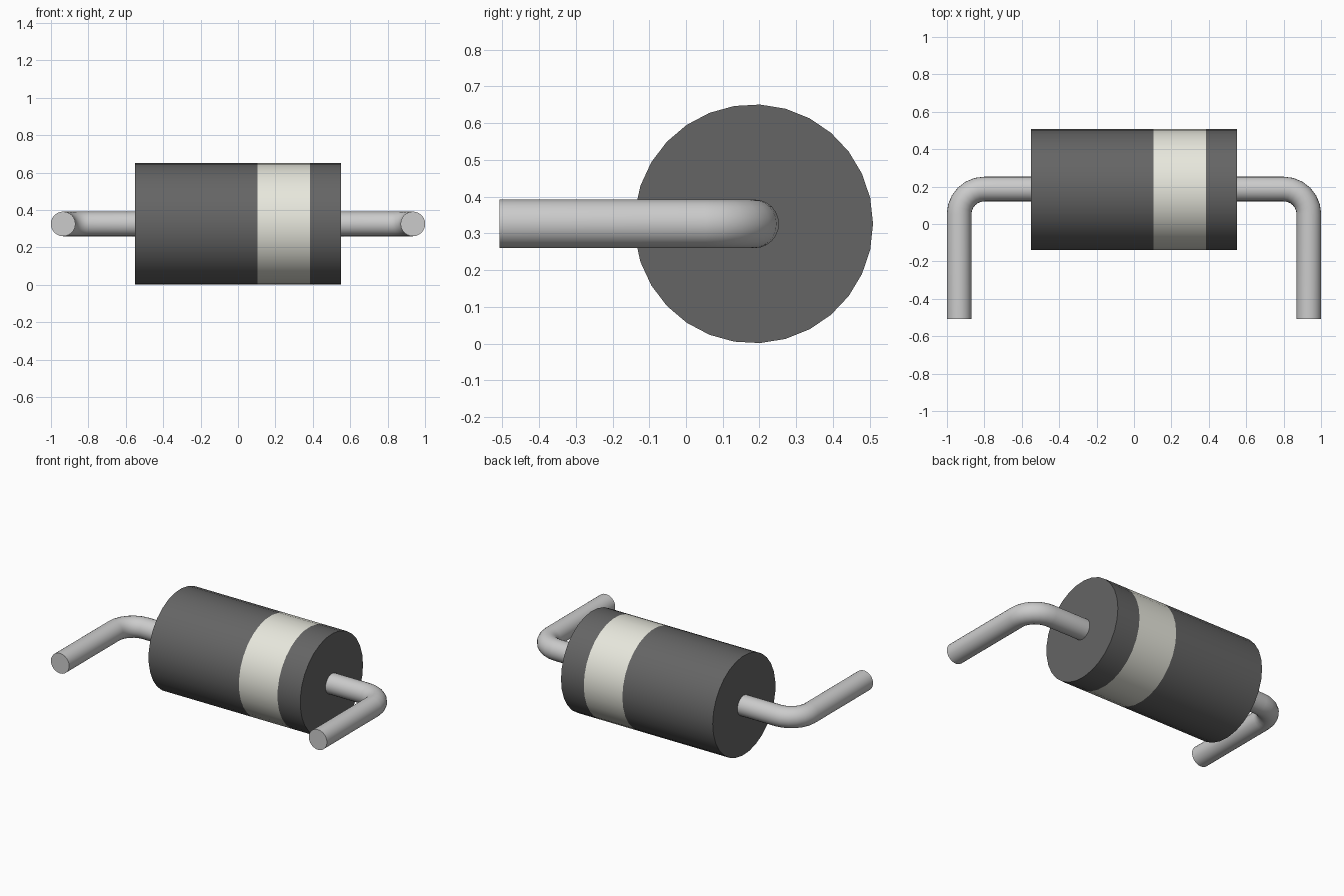
import bpy, bmesh
from math import sin, cos, pi, radians
from mathutils import Vector

if "Cube" in bpy.data.objects:
    bpy.data.objects.remove(bpy.data.objects["Cube"])

CY, CZ = 0.184, 0.326          # axis of the component
Z = Vector((0, 0, 1))


def material(name, rgb):
    m = bpy.data.materials.new(name)
    m.diffuse_color = (*rgb, 1)
    m.use_nodes = True
    m.node_tree.nodes["Principled BSDF"].inputs["Base Color"].default_value = m.diffuse_color
    return m


def sweep(name, path, radius, sides, mats, section_mats=None):
    """Capped tube through (centre, in-plane normal) stations lying flat in z."""
    bm = bmesh.new()
    rings = []
    for c, n in path:
        rings.append([bm.verts.new(c + radius * (n * cos(2 * pi * i / sides) + Z * sin(2 * pi * i / sides)))
                      for i in range(sides)])
    for k, (a, b) in enumerate(zip(rings, rings[1:])):
        for i in range(sides):
            j = (i + 1) % sides
            f = bm.faces.new((a[i], a[j], b[j], b[i]))
            f.material_index = section_mats[k] if section_mats else 0
    bm.faces.new(rings[0])
    bm.faces.new(rings[-1])
    bmesh.ops.recalc_face_normals(bm, faces=bm.faces)
    me = bpy.data.meshes.new(name)
    bm.to_mesh(me)
    bm.free()
    for m in mats:
        me.materials.append(m)
    ob = bpy.data.objects.new(name, me)
    bpy.context.collection.objects.link(ob)
    bpy.ops.object.select_all(action='DESELECT')
    ob.select_set(True)
    bpy.context.view_layer.objects.active = ob
    bpy.ops.object.shade_smooth_by_angle(angle=radians(35))
    return ob


dark = material("dark_plastic", (0.13, 0.13, 0.13))
cream = material("cream_stripe", (0.8, 0.8, 0.72))
metal = material("lead_metal", (0.7, 0.7, 0.67))

# Cylindrical body with the polarity stripe
stations = [(Vector((x, CY, CZ)), Vector((0, 1, 0))) for x in (-0.55, 0.105, 0.385, 0.55)]
sweep("body", stations, 0.325, 29, [dark, cream], [0, 1, 0])

# Bent wire leads, one on each end
BEND, BX, STEPS = 0.135, 0.80, 6
for side, label in ((1, "right"), (-1, "left")):
    path = [(Vector((side * 0.54, CY + 0.003, CZ)), Vector((0, 1, 0)))]
    for k in range(STEPS + 1):
        a = pi / 2 * (1 - k / STEPS)
        n = Vector((side * cos(a), sin(a), 0))
        path.append((Vector((side * BX, CY + 0.003 - BEND, CZ)) + n * BEND, n))
    path.append((Vector((side * (BX + BEND), -0.508, CZ)), Vector((side, 0, 0))))
    sweep(label + "_lead", path, 0.066, 24, [metal])
